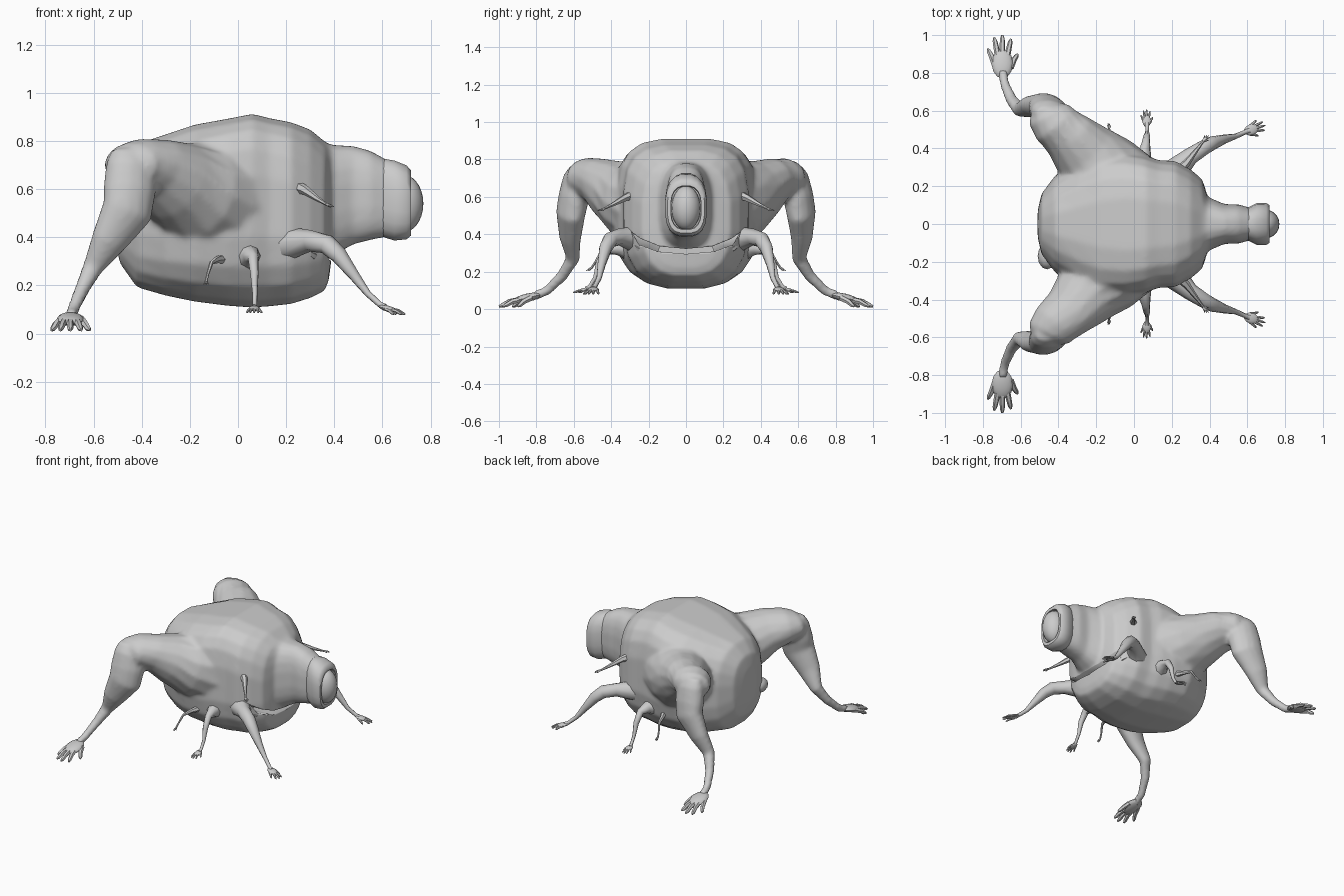
import bpy, bmesh, math
from mathutils import Vector, Matrix

if "Cube" in bpy.data.objects:
    bpy.data.objects.remove(bpy.data.objects["Cube"])

skin = bpy.data.materials.new("grey skin")
skin.diffuse_color = (0.6, 0.6, 0.6, 1)
skin.use_nodes = True
skin.node_tree.nodes["Principled BSDF"].inputs["Base Color"].default_value = skin.diffuse_color


def finish(bm, name, mirror=False, angle=50):
    bmesh.ops.recalc_face_normals(bm, faces=bm.faces)
    me = bpy.data.meshes.new(name)
    bm.to_mesh(me)
    bm.free()
    me.materials.append(skin)
    ob = bpy.data.objects.new(name, me)
    bpy.context.collection.objects.link(ob)
    bpy.ops.object.select_all(action='DESELECT')
    ob.select_set(True)
    bpy.context.view_layer.objects.active = ob
    bpy.ops.object.shade_smooth_by_angle(angle=math.radians(angle))
    if mirror:
        m = ob.modifiers.new("both sides", 'MIRROR')
        m.use_axis = (False, True, False)
    return ob


def bridge(bm, rings):
    """Skin a list of vertex rings and cap both ends."""
    n = len(rings[0])
    for a, b in zip(rings, rings[1:]):
        for i in range(n):
            j = (i + 1) % n
            bm.faces.new((a[i], a[j], b[j], b[i]))
    bm.faces.new(rings[0])
    bm.faces.new(rings[-1][::-1])


def loft(bm, sections, n=20):
    """Sections along x: (x, half width, low z, high z, upper squareness)."""
    rings = []
    for x, w, lo, hi, power in sections:
        ring = []
        for i in range(n):
            a = 2 * math.pi * (i + 0.5) / n
            c, s = math.cos(a), math.sin(a)
            e = 2 / (power if s > 0 else 2.8)
            y = w * math.copysign(abs(c) ** e, c)
            z = (lo + hi) / 2 + (hi - lo) / 2 * math.copysign(abs(s) ** e, s)
            ring.append(bm.verts.new((x, y, z)))
        rings.append(ring)
    bridge(bm, rings)


def tube(bm, path, n=8, side=1):
    """Path points: (x, y, z, radius[, outward radius]); side=-1 mirrors it."""
    pts = [Vector((p[0], p[1] * side, p[2])) for p in path]
    rings = []
    for k, p in enumerate(path):
        t = (pts[min(k + 1, len(pts) - 1)] - pts[max(k - 1, 0)]).normalized()
        u = Vector((1, -0.3 * side, 0))
        u = (u - t * u.dot(t)).normalized()
        v = t.cross(u)
        ra, rb = p[3], p[-1]
        rings.append([bm.verts.new(pts[k] + u * ra * math.cos(2 * math.pi * i / n)
                                   + v * rb * math.sin(2 * math.pi * i / n)) for i in range(n)])
    bridge(bm, rings)


def blob(bm, centre, radii, heading=0, pitch=0, u=12, v=8):
    m = (Matrix.Translation(centre) @ Matrix.Rotation(heading, 4, 'Z')
         @ Matrix.Rotation(pitch, 4, 'Y') @ Matrix.Diagonal((*radii, 1)))
    bmesh.ops.create_uvsphere(bm, u_segments=u, v_segments=v, radius=1, matrix=m)


def hand(bm, wrist, heading, size, drop):
    """Flat palm with five fingers, reaching 'size' from the wrist."""
    w = Vector(wrist)

    def at(r, a, z):
        return w + Vector((r * size * math.cos(heading + a), r * size * math.sin(heading + a), z))
    blob(bm, at(0.33, 0, -drop * 0.3), (size * 0.36, size * 0.25, size * 0.1),
         heading, math.atan2(drop, size) * 0.8)
    for a, reach in ((-0.58, 0.66), (-0.22, 0.93), (0, 1.0), (0.2, 0.96), (0.47, 0.76)):
        tube(bm, [(*at(0.3, a * 1.2, -drop * 0.3), size * 0.075),
                  (*at(reach * 0.75, a, -drop * 0.6), size * 0.066),
                  (*at(reach * 0.92, a, -drop * 0.9), size * 0.055),
                  (*at(reach, a, -drop), size * 0.025)], 6)


# Body with eye stalk, thighs and shins, fused into one skin
bm = bmesh.new()
loft(bm, [(-.51, .07, .38, .62, 2.5), (-.49, .16, .29, .71, 2.5), (-.42, .255, .19, .79, 2.5),
          (-.30, .34, .155, .83, 2.8), (-.18, .39, .13, .87, 3.2), (-.04, .385, .112, .895, 3.6),
          (.06, .365, .105, .915, 3.6), (.13, .34, .11, .897, 3.6), (.22, .335, .12, .88, 3.4),
          (.30, .29, .145, .85, 3), (.36, .24, .175, .80, 2.8), (.377, .19, .22, .79, 2.6),
          (.39, .145, .32, .785, 2.6), (.48, .105, .37, .78, 2.6), (.55, .105, .388, .76, 2.6),
          (.61, .088, .40, .727, 2.6), (.66, .08, .41, .70, 2.6)])
for side in (1, -1):
    tube(bm, [(-.10, .17, .56, .28, .27), (-.19, .30, .59, .225, .215), (-.27, .39, .635, .18, .165),
              (-.345, .465, .68, .15, .125), (-.42, .53, .70, .13, .11), (-.45, .58, .70, .12, .09),
              (-.46, .61, .70, .09, .06)], 14, side)
    tube(bm, [(-.44, .565, .755, .085, .05), (-.445, .58, .70, .105, .075), (-.45, .60, .60, .113, .08),
              (-.46, .617, .51, .11, .075), (-.54, .62, .38, .077, .055), (-.605, .605, .27, .043, .038),
              (-.65, .66, .18, .031), (-.685, .74, .10, .026), (-.695, .81, .07, .026)], 14, side)
body = finish(bm, "body_and_hind_legs")
fuse = body.modifiers.new("fuse", 'REMESH')
fuse.mode = 'VOXEL'
fuse.voxel_size = 0.0125
fuse.use_smooth_shade = True
relax = body.modifiers.new("relax", 'SMOOTH')
relax.factor = 0.5
relax.iterations = 8

# Smiling mouth slit cut into the front of the body
bm = bmesh.new()
upper = [(-.29, .41), (-.24, .375), (-.14, .335), (0, .322), (.14, .335), (.24, .375), (.29, .41)]
lower = [(.25, .345), (.15, .308), (0, .295), (-.15, .308), (-.25, .345)]
rings = [[bm.verts.new((x, y, z)) for y, z in upper + lower] for x in (.2, .6)]
bridge(bm, rings)
cutter = finish(bm, "mouth_cutter")
cutter.hide_render = True
cutter.hide_set(True)
cut = body.modifiers.new("mouth", 'BOOLEAN')
cut.operation = 'DIFFERENCE'
cut.object = cutter
cut.solver = 'EXACT'

# Lower lip
bm = bmesh.new()
tube(bm, [(.25, -.29, .36, .012), (.31, -.25, .325, .018), (.35, -.15, .29, .02), (.36, 0, .277, .02),
          (.35, .15, .29, .02), (.31, .25, .325, .018), (.25, .29, .36, .012)], 6)
finish(bm, "lower_lip")

# Hollow rim at the end of the stalk
bm = bmesh.new()
loft(bm, [(.59, .085, .41, .72, 2.6), (.61, .092, .397, .727, 2.6), (.65, .112, .385, .72, 2.6),
          (.70, .112, .39, .70, 2.6), (.718, .10, .405, .68, 2.6), (.718, .082, .425, .66, 2.6),
          (.69, .08, .43, .655, 2.6)])
finish(bm, "eye_rim")

# Eyeball set in the stalk rim
bm = bmesh.new()
blob(bm, (.69, 0, .54), (.08, .078, .118), 0, 0, 20, 14)
finish(bm, "eye")

# Hind hands
bm = bmesh.new()
hand(bm, (-.697, .775, .08), math.radians(90), .225, .066)
finish(bm, "hind_hand", True)

# Front arms beside the mouth
bm = bmesh.new()
tube(bm, [(.15, .20, .36, .11), (.22, .285, .375, .068), (.30, .36, .385, .045), (.37, .405, .37, .042),
          (.42, .43, .325, .036), (.48, .45, .245, .024), (.54, .465, .165, .014),
          (.59, .487, .12, .012), (.61, .495, .11, .014)])
hand(bm, (.585, .487, .115), math.radians(18), .115, .035)
finish(bm, "front_arm", True)

# Middle arms
bm = bmesh.new()
tube(bm, [(.04, .31, .32, .06), (.055, .37, .325, .036), (.063, .425, .315, .023), (.068, .465, .25, .018),
          (.07, .485, .17, .011), (.07, .515, .12, .010), (.068, .535, .11, .012)])
hand(bm, (.067, .515, .112), math.radians(90), .09, .025)
finish(bm, "middle_arm", True)

# Tiny rear arms
bm = bmesh.new()
tube(bm, [(-.06, .33, .31, .022), (-.09, .40, .305, .014), (-.11, .46, .295, .009),
          (-.125, .485, .25, .006), (-.132, .505, .22, .006), (-.132, .52, .21, .008)], 6)
hand(bm, (-.132, .505, .217), math.radians(92), .03, .012)
finish(bm, "rear_arm", True)

# Tiny upper arms
bm = bmesh.new()
tube(bm, [(.23, .27, .615, .03), (.28, .325, .595, .02), (.33, .39, .56, .011),
          (.365, .435, .538, .006), (.385, .455, .53, .007)], 6)
hand(bm, (.365, .435, .538), math.radians(48), .045, .012)
finish(bm, "upper_arm", True)

# Small lump on the back
bm = bmesh.new()
blob(bm, (-.46, -.17, .42), (.05, .07, .05))
finish(bm, "back_lump")
